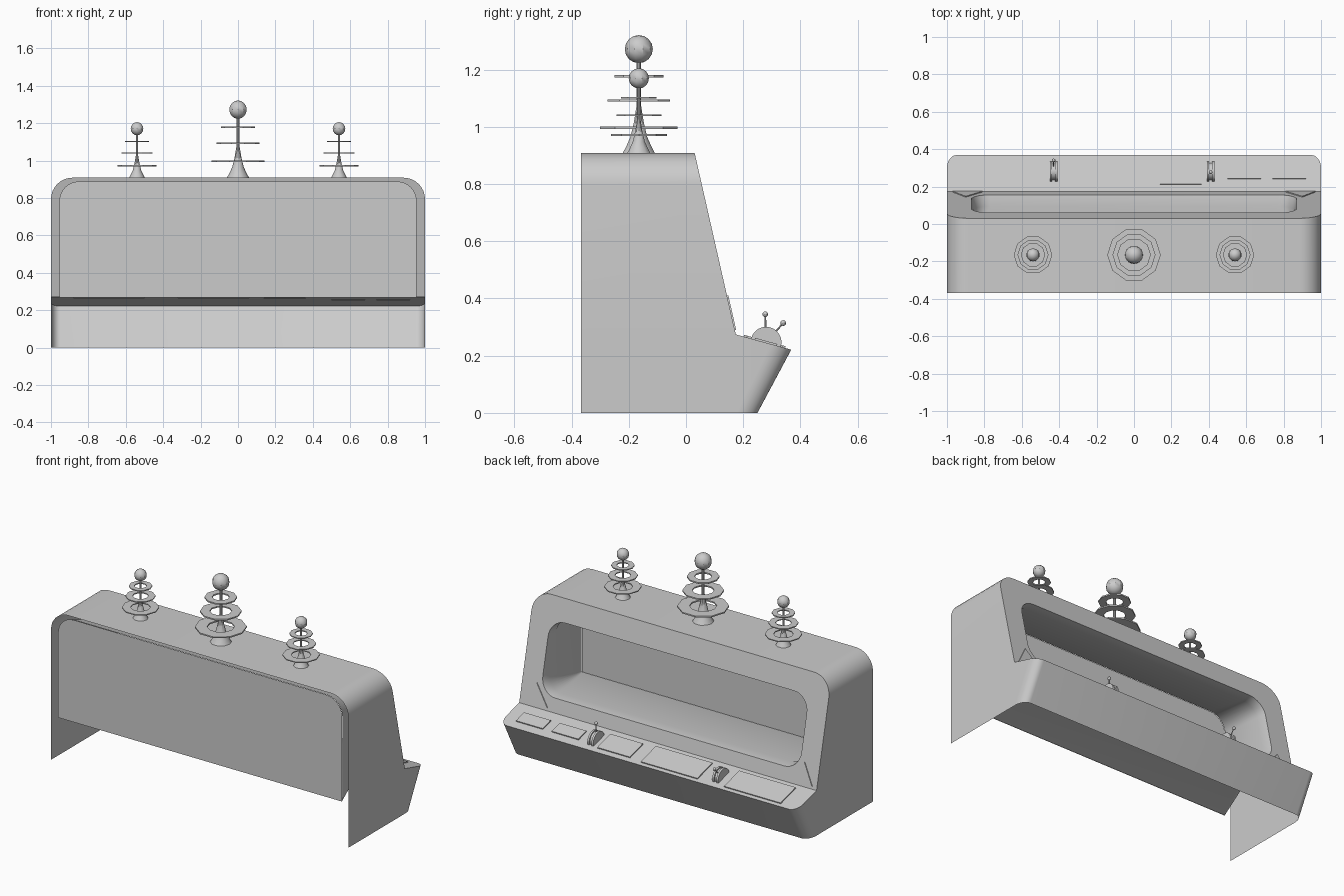
import bpy, bmesh
from math import sin, cos, pi, atan2
from mathutils import Matrix, Vector

if "Cube" in bpy.data.objects:
    bpy.data.objects.remove(bpy.data.objects["Cube"])


def finish(bm, name, smooth=True):
    bmesh.ops.remove_doubles(bm, verts=bm.verts, dist=0.0004)
    bmesh.ops.recalc_face_normals(bm, faces=bm.faces)
    me = bpy.data.meshes.new(name)
    bm.to_mesh(me)
    bm.free()
    ob = bpy.data.objects.new(name, me)
    bpy.context.collection.objects.link(ob)
    if smooth:
        bpy.ops.object.select_all(action='DESELECT')
        ob.select_set(True)
        bpy.context.view_layer.objects.active = ob
        bpy.ops.object.shade_smooth_by_angle(angle=0.6)
    return ob


def loft(bm, rows, closed=True):
    rows = [[bm.verts.new(p) for p in r] for r in rows]
    n = len(rows[0])
    for a, b in zip(rows, rows[1:]):
        for i in range(n if closed else n - 1):
            j = (i + 1) % n
            bm.faces.new((a[i], a[j], b[j], b[i]))
    return rows


def rounded(x, z0, z1, rb, rt, n=8):
    # rounded rectangle in x/z, starting at the lower right corner
    pts = []
    for cx, cz, r, a0 in ((x - rb, z0 + rb, rb, -pi / 2), (x - rt, z1 - rt, rt, 0),
                          (rt - x, z1 - rt, rt, pi / 2), (rb - x, z0 + rb, rb, pi)):
        for k in range(n + 1):
            a = a0 + k * pi / 2 / n
            pts.append((cx + r * cos(a), cz + r * sin(a)))
    return pts


def slope_y(z):
    return 0.175 - 0.145 * max(0, z - 0.27) / 0.64


def top_z(y):
    return 0.274 - 0.053 * (y - 0.175) / 0.193


# Cabinet shell: open at the back and bottom, sloped face with a lipped recess flaring to the screen
bm = bmesh.new()
outer = rounded(1, 0.27, 0.908, 0.001, 0.115)
opening = rounded(0.87, 0.355, 0.775, 0.10, 0.10)
lip = rounded(0.86, 0.36, 0.77, 0.09, 0.09)
deep = rounded(0.955, 0.268, 0.888, 0.005, 0.105)
arch = [(1, 0)] + outer[8:-8] + [(-1, 0)]
loft(bm, [[(x, -0.368, z) for x, z in arch],
          [(x, slope_y(z), z) for x, z in arch]], closed=False)
loft(bm, [[(x, slope_y(z), z) for x, z in outer],
          [(x, slope_y(z), z) for x, z in opening],
          [(x, slope_y(z) - 0.06, z) for x, z in lip],
          [(x, -0.362, z) for x, z in deep]])
finish(bm, "cabinet_shell")

# Flat screen plate closing the recess
bm = bmesh.new()
bm.faces.new([bm.verts.new((x, -0.364, z)) for x, z in rounded(0.955, 0.267, 0.888, 0.001, 0.105)])
finish(bm, "screen_plate", False)


# Control desk with leaning front and rounded corners
def desk_path(yf, ry, z_of):
    pts = [(1, 0.175)]
    for k in range(9):
        a = k * pi / 16
        pts.append((0.95 + 0.05 * cos(a), yf - ry + ry * sin(a)))
    pts += [(-x, y) for x, y in reversed(pts)]
    return [(x, y, z_of(y)) for x, y in pts]


bm = bmesh.new()
rows = loft(bm, [desk_path(0.25, 0.07, lambda y: 0), desk_path(0.368, 0.07, top_z)], closed=False)
bm.faces.new(rows[1])
finish(bm, "control_desk")

# Raised panels on the desk
tilt = Matrix.Rotation(-atan2(0.053, 0.193), 4, 'X')
for i, (x0, x1, y0, y1) in enumerate(((-0.88, -0.50, 0.20, 0.35), (-0.32, 0.06, 0.20, 0.35),
                                      (0.14, 0.36, 0.21, 0.34), (0.50, 0.68, 0.24, 0.32),
                                      (0.74, 0.92, 0.24, 0.32))):
    bm = bmesh.new()
    yc = (y0 + y1) / 2
    bmesh.ops.create_cube(bm, size=1, matrix=Matrix.Translation(((x0 + x1) / 2, yc, top_z(yc) + 0.003)) @ tilt
                          @ Matrix.Diagonal((x1 - x0, y1 - y0, 0.007, 1)))
    finish(bm, f"desk_panel_{i + 1}", False)

# Levers: slotted half-discs with a rod and ball, cut off at the desk surface
for i, (x, end) in enumerate(((-0.43, (0.34, 0.314)), (0.41, (0.277, 0.345)))):
    bm = bmesh.new()
    for dx, w, r in ((-0.014, 0.012, 0.054), (0, 0.016, 0.046), (0.014, 0.012, 0.054)):
        bmesh.ops.create_cone(bm, cap_ends=True, segments=24, radius1=r, radius2=r, depth=w,
                              matrix=Matrix.Translation((x + dx, 0.28, 0.247)) @ Matrix.Rotation(pi / 2, 4, 'Y'))
    a, b = Vector((x, 0.28, 0.247)), Vector((x, *end))
    rot = (b - a).to_track_quat('Z', 'Y').to_matrix().to_4x4()
    bmesh.ops.create_cone(bm, segments=8, radius1=0.003, radius2=0.003, depth=(b - a).length,
                          matrix=Matrix.Translation((a + b) / 2) @ rot)
    bmesh.ops.create_uvsphere(bm, u_segments=10, v_segments=6, radius=0.01, matrix=Matrix.Translation(b))
    bmesh.ops.bisect_plane(bm, geom=bm.verts[:] + bm.edges[:] + bm.faces[:], clear_inner=True,
                           plane_co=(0, 0.28, top_z(0.28) - 0.001), plane_no=(0, 0.053, 0.193))
    finish(bm, f"lever_{i + 1}")

# Triangular plates at the lower corners of the sloped face
for s, side in ((1, "right"), (-1, "left")):
    bm = bmesh.new()
    tri = ((0.81, 0.29), (0.97, 0.29), (0.90, 0.41))
    rows = loft(bm, [[(s * x, slope_y(z) + d, z) for x, z in tri] for d in (-0.002, 0.005)])
    bm.faces.new(rows[1])
    finish(bm, f"corner_plate_{side}", False)


# Antennas: flared stem, three floating ten-sided rings, ball on top
def antenna(name, x, s):
    def ring(r, z):
        return [(x + s * r * cos(k * pi / 5), -0.165 + s * r * sin(k * pi / 5), 0.907 + s * z)
                for k in range(10)]
    bm = bmesh.new()
    loft(bm, [ring(r, z) for r, z in ((0.06, 0), (0.046, 0.025), (0.03, 0.06), (0.018, 0.11),
                                      (0.008, 0.17), (0.008, 0.34))])
    bmesh.ops.create_uvsphere(bm, u_segments=10, v_segments=8, radius=0.049 * s,
                              matrix=Matrix.Translation((x, -0.165, 0.907 + 0.365 * s)))
    finish(bm, name + "_stem")
    bm = bmesh.new()
    for r, z in ((0.143, 0.09), (0.115, 0.185), (0.09, 0.27)):
        q = r * 0.53
        loft(bm, [ring(*p) for p in ((r, z - .004), (r, z + .004), (q, z + .004), (q, z - .004), (r, z - .004))])
    finish(bm, name + "_rings", False)


antenna("centre_antenna", 0, 1)
antenna("left_antenna", -0.54, 0.72)
antenna("right_antenna", 0.54, 0.72)
